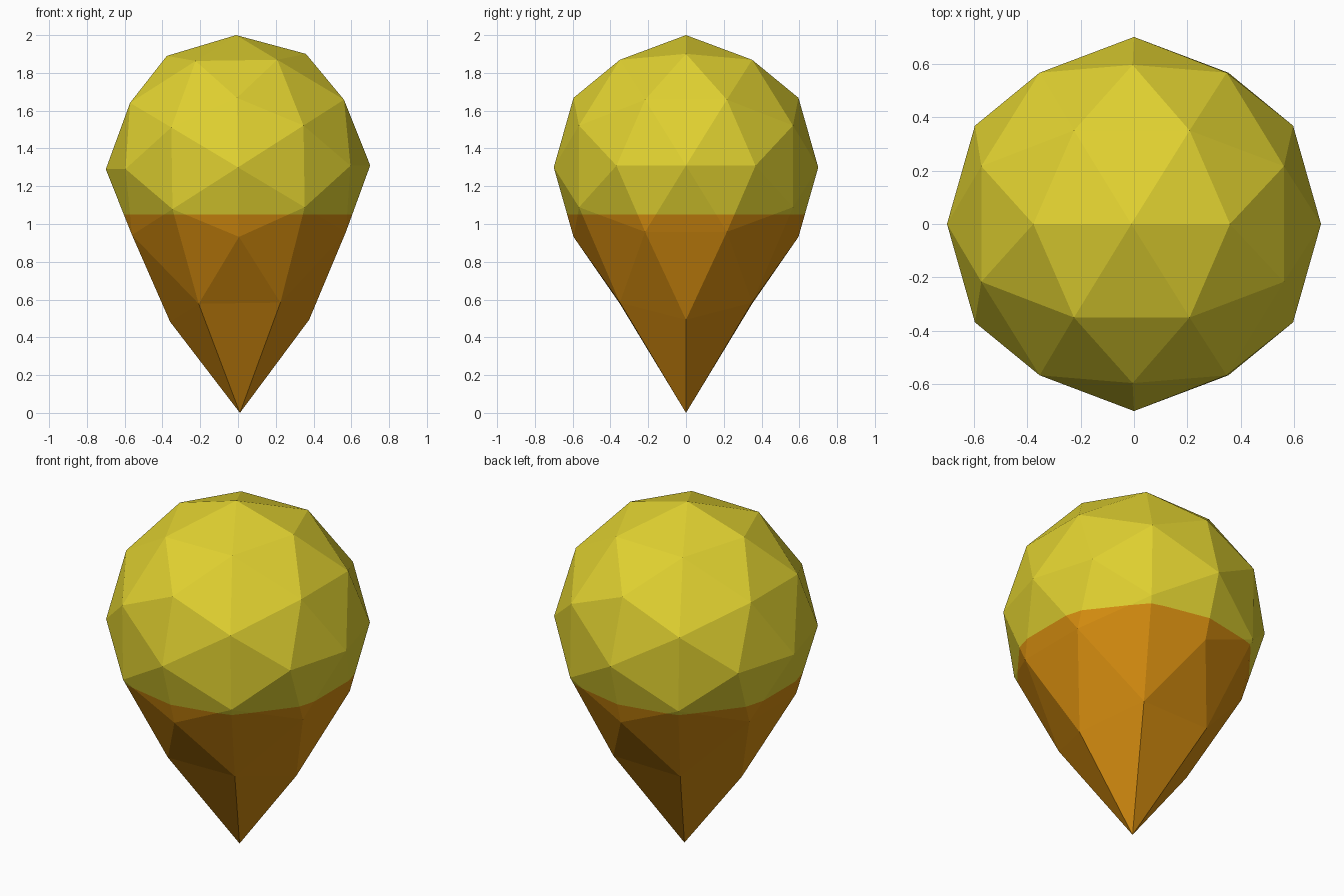
import bpy, bmesh, math
from mathutils import Vector, Matrix

if "Cube" in bpy.data.objects:
    bpy.data.objects.remove(bpy.data.objects["Cube"])

R, CENTRE, SPLIT, TILT = 0.7, 1.3, 1.05, -0.0145


def material(name, rgb):
    m = bpy.data.materials.new(name)
    m.diffuse_color = (*rgb, 1)
    m.use_nodes = True
    m.node_tree.nodes["Principled BSDF"].inputs["Base Color"].default_value = m.diffuse_color
    return m


# Once-subdivided icosahedron with a two-fold axis pointing up
phi = (1 + math.sqrt(5)) / 2
corners = []
for a in (1, -1):
    for b in (phi, -phi):
        corners += [Vector((b, a, 0)), Vector((0, b, a)), Vector((a, 0, b))]
mids = [(p + q) / 2 for i, p in enumerate(corners) for q in corners[:i]
        if (p - q).length < 2.01]
bm = bmesh.new()
for p in corners + mids:
    bm.verts.new(p.normalized() * R)
bmesh.ops.convex_hull(bm, input=bm.verts[:])

# Pull the underside down to a point, row by row, after a tiny tilt
tilt = Matrix.Rotation(TILT, 3, 'Y')
for v in bm.verts:
    z = v.co.z
    drop = 0.6 if z < -0.65 else 0.217 if z < -0.58 else 0.153 if z < -0.5 else 0
    v.co = tilt @ v.co + Vector((0, 0, CENTRE - drop))

# Cut along the colour line and colour by height
bmesh.ops.bisect_plane(bm, geom=bm.verts[:] + bm.edges[:] + bm.faces[:],
                       plane_co=(0, 0, SPLIT), plane_no=(0, 0, 1))
bmesh.ops.recalc_face_normals(bm, faces=bm.faces[:])
for f in bm.faces:
    f.material_index = int(f.calc_center_median().z < SPLIT)
    f.smooth = False

mesh = bpy.data.meshes.new("teardrop_body")
bm.to_mesh(mesh)
bm.free()
mesh.materials.append(material("yellow", (0.75, 0.64, 0.03)))
mesh.materials.append(material("orange brown", (0.68, 0.27, 0.005)))
bpy.context.collection.objects.link(bpy.data.objects.new("teardrop_body", mesh))
